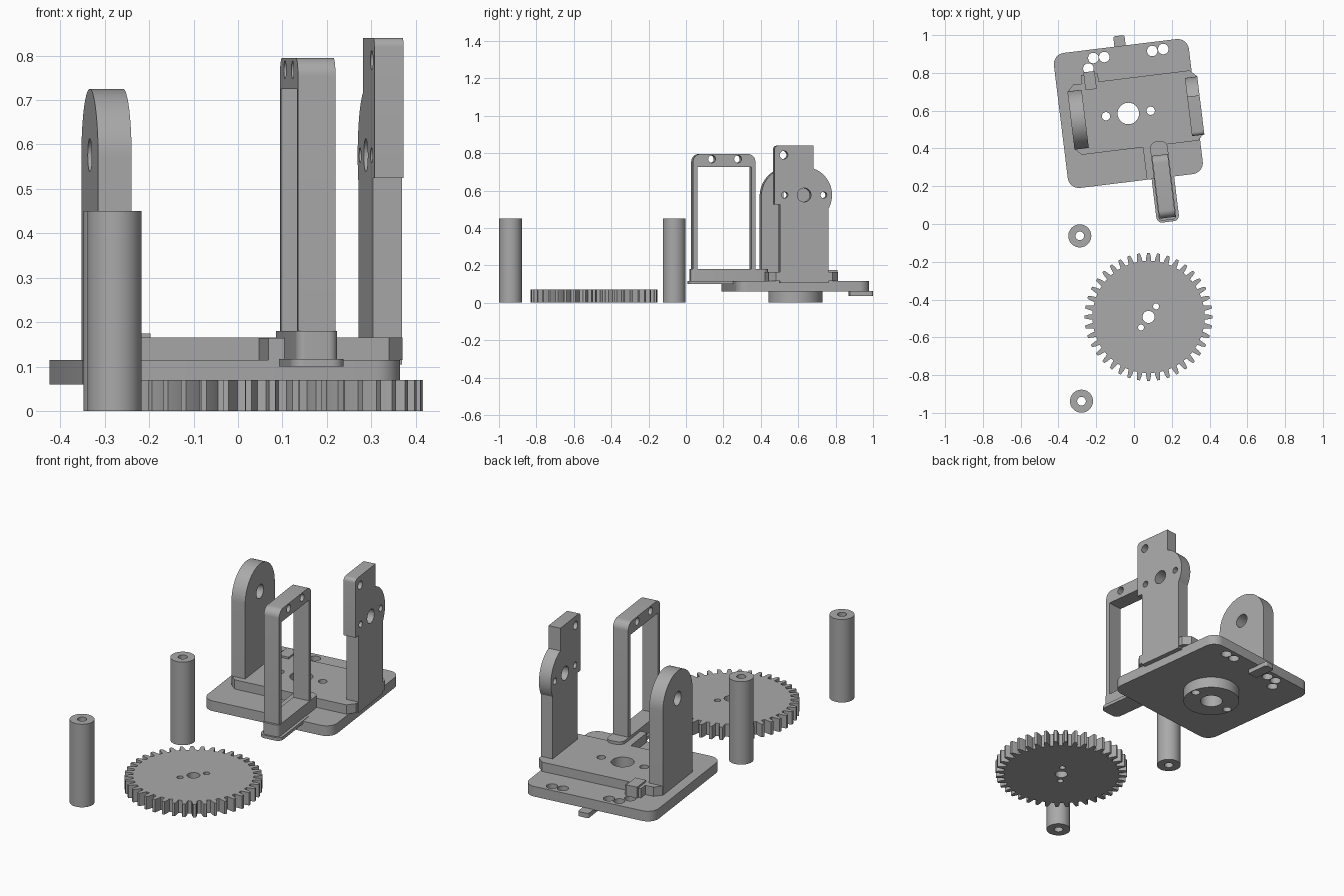
import bpy, bmesh, math
from mathutils import Matrix, Vector

cube = bpy.data.objects.get("Cube")
if cube:
    bpy.data.objects.remove(cube, do_unlink=True)

grey = bpy.data.materials.new("plain grey")
grey.use_nodes = True
grey.diffuse_color = (0.4, 0.4, 0.4, 1)
grey.node_tree.nodes["Principled BSDF"].inputs["Base Color"].default_value = (0.4, 0.4, 0.4, 1)

FLAT = Matrix.Identity(4)
# Profile drawn as (depth, height), extruded along x
SIDE = Matrix(((0, 0, 1, 0), (1, 0, 0, 0), (0, 1, 0, 0), (0, 0, 0, 1)))
# The platform assembly is turned slightly about its hub
STAND = Matrix.Translation((-0.03, 0.585, 0)) @ Matrix.Rotation(math.radians(7), 4, 'Z')


def arc(cx, cy, r, start, end, n=24):
    angles = [math.radians(start + (end - start) * i / n) for i in range(n + 1)]
    return [(cx + r * math.cos(a), cy + r * math.sin(a)) for a in angles]


def circle(cx, cy, r, n=40):
    return arc(cx, cy, r, 0, 360, n)[:-1]


def rect(x0, x1, y0, y1):
    return [(x0, y0), (x1, y0), (x1, y1), (x0, y1)]


def rounded(points, radii, steps=8):
    """Round each corner; one step gives a chamfer."""
    out = []
    for i, p in enumerate(points):
        p, r = Vector(p), radii[i]
        if r == 0:
            out.append(tuple(p))
            continue
        a = p + (Vector(points[i - 1]) - p).normalized() * r
        b = p + (Vector(points[(i + 1) % len(points)]) - p).normalized() * r
        for s in range(steps + 1):
            t = s / steps * math.pi / 2
            out.append(tuple(p + (a - p) * (1 - math.sin(t)) + (b - p) * (1 - math.cos(t))))
    return out


def prism(name, loops, low, high, axis=FLAT, place=STAND):
    """Extrude an outline; every further loop is a through hole."""
    curve = bpy.data.curves.new(name, 'CURVE')
    curve.dimensions = '2D'
    curve.fill_mode = 'BOTH'
    curve.extrude = (high - low) / 2
    for loop in loops:
        spline = curve.splines.new('POLY')
        spline.points.add(len(loop) - 1)
        for point, (x, y) in zip(spline.points, loop):
            point.co = (x, y, 0, 1)
        spline.use_cyclic_u = True
    temp = bpy.data.objects.new(name, curve)
    bpy.context.collection.objects.link(temp)
    bpy.context.view_layer.update()
    mesh = bpy.data.meshes.new_from_object(temp)
    bpy.data.objects.remove(temp)
    bm = bmesh.new()
    bm.from_mesh(mesh)
    bmesh.ops.remove_doubles(bm, verts=bm.verts, dist=1e-5)
    bm.transform(place @ axis @ Matrix.Translation((0, 0, (low + high) / 2)))
    bmesh.ops.recalc_face_normals(bm, faces=bm.faces)
    bm.to_mesh(mesh)
    bm.free()
    mesh.materials.clear()
    mesh.materials.append(grey)
    obj = bpy.data.objects.new(name, mesh)
    bpy.context.collection.objects.link(obj)
    bpy.ops.object.select_all(action='DESELECT')
    obj.select_set(True)
    bpy.context.view_layer.objects.active = obj
    bpy.ops.object.shade_smooth_by_angle(angle=math.radians(25))
    return obj


# Base plate, hub and raised bed share the central holes
hub_holes = [circle(0, 0, 0.057)] + [circle(s * 0.119, 0, 0.022, 24) for s in (-1, 1)]
cable_holes = [circle(x, y, 0.028, 24) for x, y in
               ((-0.148, 0.314), (-0.09, 0.312), (-0.181, 0.262), (0.166, 0.313), (0.225, 0.316))]
prism("base_plate", [rounded(rect(-0.36, 0.36, -0.36, 0.36), [0.06] * 4)] + hub_holes + cable_holes,
      0.06, 0.115)
prism("turntable_hub", [circle(0, 0, 0.144, 64)] + hub_holes, 0, 0.06)
prism("raised_bed", [rounded(rect(-0.306, 0.385, -0.187, 0.187), [0.035] * 4, 1)] + hub_holes,
      0.115, 0.165)
prism("rear_tongue", [rounded(rect(-0.03, 0.03, 0.29, 0.415), [0, 0, 0.012, 0.012])], 0.037, 0.062)
prism("rear_stop", [rect(-0.225, -0.135, 0.18, 0.232)], 0.115, 0.165)
prism("rear_peg", [rect(-0.21, -0.15, 0.15, 0.245)], 0.115, 0.175)

# Right upright: round-topped bearing lug
lug = [(-0.155, 0.115), (0.155, 0.115)] + arc(0, 0.57, 0.155, 0, 180, 40)
prism("right_bearing_lug", [lug, circle(0, 0.576, 0.037)], -0.306, -0.23, SIDE)

# Left upright: motor mount with round boss and offset top tab
mount = [(-0.13, 0.105), (0.13, 0.105)] + arc(0, 0.576, 0.15, -30, 70.5)
mount += [(0.05, 0.84)] + arc(-0.14, 0.82, 0.02, 90, 180, 6) + [(-0.16, 0.525), (-0.13, 0.525)]
mount_holes = [circle(0, 0.576, 0.037), circle(-0.11, 0.79, 0.022, 24)]
mount_holes += [circle(s * 0.105, 0.576, 0.017, 20) for s in (-1, 1)]
prism("left_motor_mount", [mount] + mount_holes, 0.32, 0.386, SIDE)

# Front open frame with foot
frame = rounded(rect(-0.573, -0.238, 0.115, 0.795), [0, 0, 0.04, 0.04])
prism("front_frame", [frame, rect(-0.55, -0.26, 0.18, 0.725)]
      + [circle(y, 0.768, 0.02, 24) for y in (-0.472, -0.332)], 0.096, 0.181, SIDE)
prism("frame_foot", [rounded(rect(0.092, 0.185, -0.585, -0.165), [0.02, 0.02, 0.035, 0.035])],
      0.115, 0.18)
prism("frame_slab", [rounded(rect(0.08, 0.2, -0.595, -0.3), [0.03, 0.03, 0, 0])], 0.1, 0.117)
prism("frame_side_block", [rect(0.055, 0.1, -0.36, -0.18)], 0.113, 0.164)

# Spur gear
TEETH, ROOT, TIP = 40, 0.297, 0.339
outline = []
for i in range(TEETH):
    for step, r in ((-0.3, ROOT), (-0.24, 0.318), (-0.13, TIP), (0.13, TIP), (0.24, 0.318), (0.3, ROOT)):
        a = math.tau * (i + step) / TEETH
        outline.append((r * math.cos(a), r * math.sin(a)))
gear_holes = [circle(0, 0, 0.032)] + [circle(s * 0.04, s * 0.056, 0.016, 20) for s in (-1, 1)]
prism("spur_gear", [outline] + gear_holes, 0, 0.07, FLAT, Matrix.Translation((0.077, -0.492, 0)))

# Loose tubular spacers
for name, x, y in (("rear_spacer", -0.287, -0.063), ("front_spacer", -0.278, -0.938)):
    prism(name, [circle(0, 0, 0.061), circle(0, 0, 0.023, 24)], 0, 0.45, FLAT,
          Matrix.Translation((x, y, 0)))
